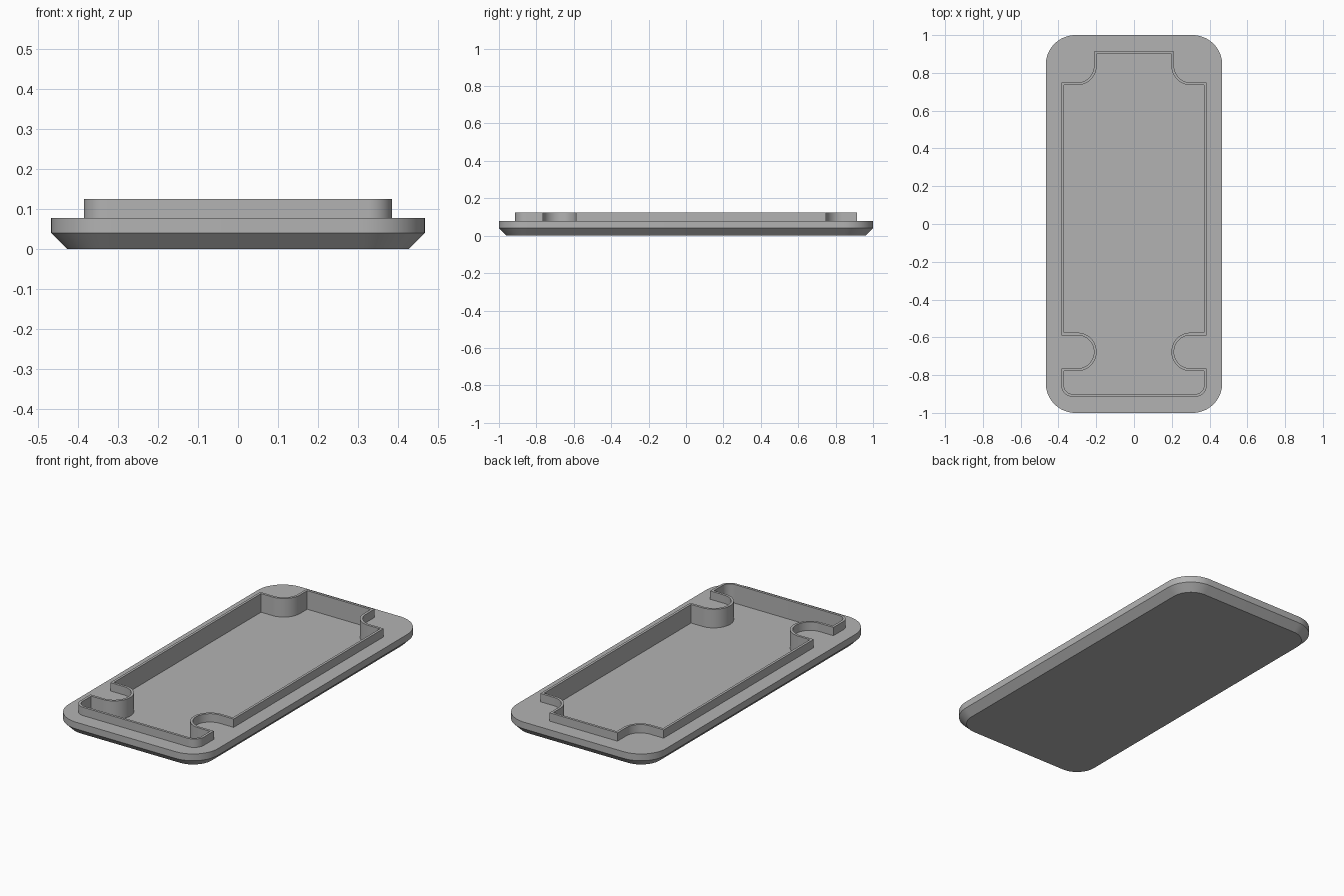
import bpy
import bmesh
from math import cos, sin, radians

if "Cube" in bpy.data.objects:
    bpy.data.objects.remove(bpy.data.objects["Cube"])

HALF_W, HALF_L, CORNER = 0.467, 1.0, 0.157
CHAMFER, PLATE_TOP, RIM_TOP, FLOOR = 0.04, 0.078, 0.125, 0.02
WALL = 0.014

grey = bpy.data.materials.new("plain grey")
grey.use_nodes = True
colour = (0.45, 0.45, 0.45, 1)
grey.diffuse_color = colour
grey.node_tree.nodes["Principled BSDF"].inputs["Base Color"].default_value = colour


def arc(cx, cy, r, start, end, steps=16):
    angles = [radians(start + (end - start) * i / steps) for i in range(steps + 1)]
    return [(cx + r * cos(a), cy + r * sin(a)) for a in angles]


def mirrored(right_half):
    """Close a bottom-to-top right half outline by mirroring it in x."""
    return right_half + [(-x, y) for x, y in reversed(right_half)]


def plate_outline(inset):
    r = CORNER - inset
    cx, cy = HALF_W - CORNER, HALF_L - CORNER
    return mirrored(arc(cx, -cy, r, -90, 0) + arc(cx, cy, r, 0, 90))


def rim_outline(inset):
    """Rim outline with round screw notches, moved inward by inset."""
    side, end = 0.385 - inset, 0.914 - inset
    notch = 0.088 + inset
    half = arc(0.325, -0.854, 0.06 - inset, -90, 0)       # rounded front corner
    half += [(side, -0.677 - notch)]
    half += arc(0.30, -0.677, notch, 270, 90, 28)         # side notch
    half += [(side, -0.677 + notch), (side, 0.837 - notch)]
    half += arc(0.30, 0.837, notch, 270, 180)             # back corner notch
    half += [(0.30 - notch, end)]
    return mirrored(half)


def add_loop(bm, outline, z):
    verts = [bm.verts.new((x, y, z)) for x, y in outline]
    for a, b in zip(verts, verts[1:] + verts[:1]):
        bm.edges.new((a, b))
    return verts


def bridge(bm, low, high):
    n = len(low)
    for i in range(n):
        j = (i + 1) % n
        bm.faces.new((low[i], low[j], high[j], high[i]))


def finish(bm, name):
    bmesh.ops.recalc_face_normals(bm, faces=bm.faces)
    mesh = bpy.data.meshes.new(name)
    bm.to_mesh(mesh)
    bm.free()
    mesh.materials.append(grey)
    obj = bpy.data.objects.new(name, mesh)
    bpy.context.collection.objects.link(obj)
    bpy.ops.object.select_all(action="DESELECT")
    obj.select_set(True)
    bpy.context.view_layer.objects.active = obj
    bpy.ops.object.shade_smooth_by_angle(angle=radians(30))


# Chamfered plate with a sunken pocket
bm = bmesh.new()
bottom = add_loop(bm, plate_outline(CHAMFER), 0)
middle = add_loop(bm, plate_outline(0), CHAMFER)
top = add_loop(bm, plate_outline(0), PLATE_TOP)
pocket_top = add_loop(bm, rim_outline(WALL), PLATE_TOP)
pocket_floor = add_loop(bm, rim_outline(WALL), FLOOR)
bm.faces.new(bottom)
bm.faces.new(pocket_floor)
bridge(bm, bottom, middle)
bridge(bm, middle, top)
bridge(bm, pocket_floor, pocket_top)
flat = set(top + pocket_top)
edges = [e for e in bm.edges if e.verts[0] in flat and e.verts[1] in flat]
bmesh.ops.triangle_fill(bm, edges=edges, use_beauty=True, normal=(0, 0, 1))
finish(bm, "base_plate")

# Thin raised rim around the pocket
bm = bmesh.new()
loops = [add_loop(bm, rim_outline(inset), z) for inset, z in
         ((0, PLATE_TOP), (0, RIM_TOP), (WALL, RIM_TOP), (WALL, PLATE_TOP))]
for low, high in zip(loops, loops[1:] + loops[:1]):
    bridge(bm, low, high)
finish(bm, "raised_rim")
